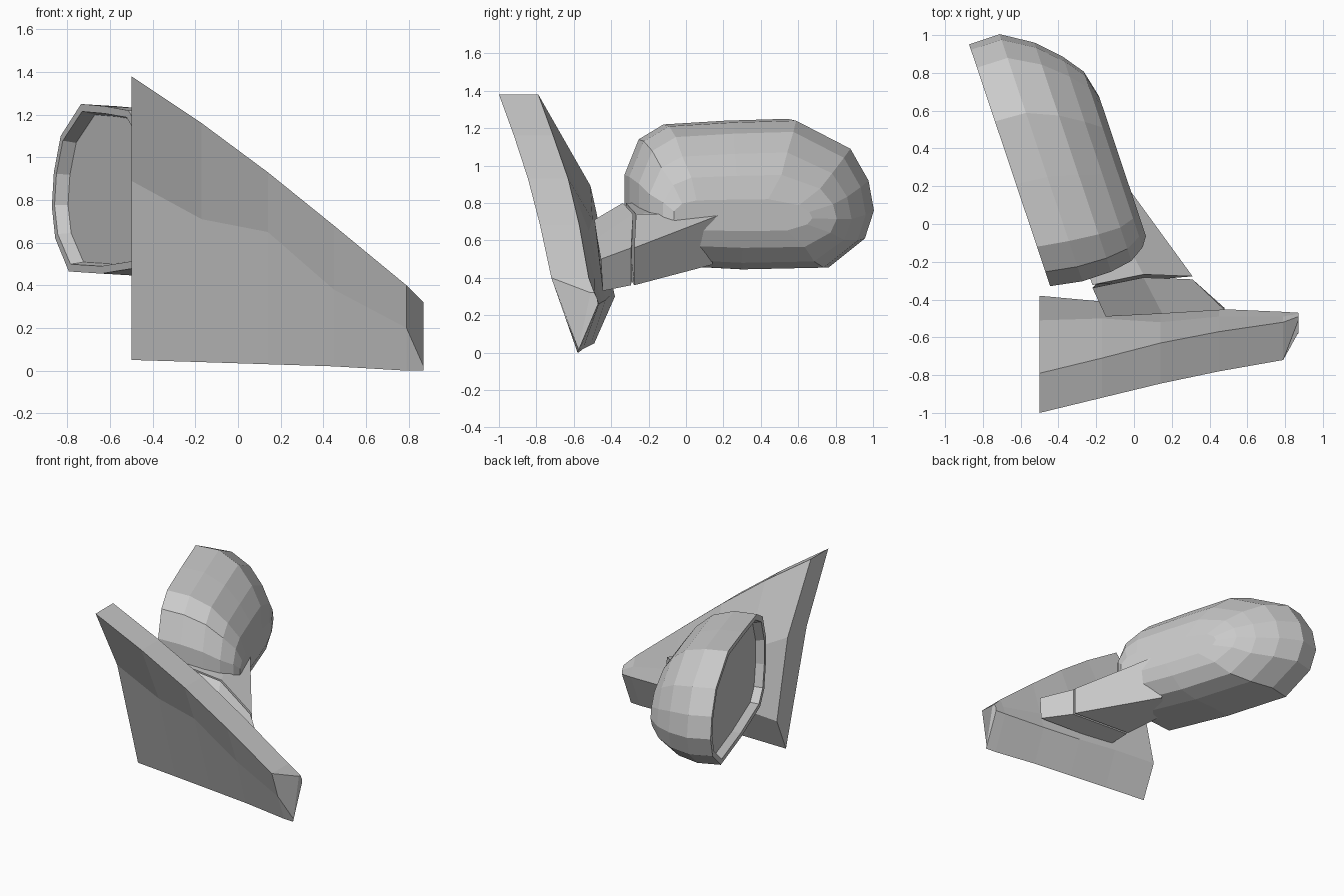
import bpy, bmesh
from mathutils import Vector


def loft(name, rings):
    """Skin a list of equal-length point rings and cap both ends."""
    bm = bmesh.new()
    rows = [[bm.verts.new(p) for p in ring] for ring in rings]
    n = len(rows[0])
    for a, b in zip(rows, rows[1:]):
        for i in range(n):
            j = (i + 1) % n
            bm.faces.new((a[i], a[j], b[j], b[i]))
    bm.faces.new(rows[0][::-1])
    bm.faces.new(rows[-1])
    bmesh.ops.remove_doubles(bm, verts=bm.verts, dist=0.0005)
    bmesh.ops.recalc_face_normals(bm, faces=bm.faces)
    mesh = bpy.data.meshes.new(name)
    bm.to_mesh(mesh)
    bm.free()
    obj = bpy.data.objects.new(name, mesh)
    bpy.context.collection.objects.link(obj)
    return obj


# Triangular mounting plate: (y, z) sections at stations along x,
# ordered front top, front mid, front bottom, back bottom, back mid, back top
sections = {
    -0.50: [(-1, 1.38), (-.74, .89), (-.49, .05), (-.38, .30), (-.51, .89), (-.79, 1.38)],
    -0.17: [(-.92, 1.16), (-.71, .71), (-.51, .04), (-.41, .30), (-.50, .71), (-.71, 1.16)],
    0.14: [(-.845, .93), (-.73, .65), (-.53, .03), (-.43, .28), (-.52, .65), (-.63, .93)],
    0.45: [(-.78, .68), (-.66, .38), (-.55, .02), (-.45, .27), (-.49, .40), (-.57, .68)],
    0.79: [(-.72, .40), (-.65, .20), (-.575, 0), (-.465, .26), (-.49, .33), (-.52, .40)],
    0.87: [(-.51, .32), (-.575, .02), (-.58, 0), (-.47, .26), (-.475, .29), (-.49, .32)],
}
loft("mounting_plate", [[(x, y, z) for y, z in s] for x, s in sections.items()])

# Arm in two halves that meet at a narrow pivot gap
joint = [(-.22, -.33, .80), (.05, -.275, .74), (.31, -.285, .56),
         (.31, -.285, .36), (-.20, -.31, .40)]
plate_end = [(-.15, -.49, .71), (.15, -.475, .61), (.48, -.455, .50),
             (.48, -.445, .33), (-.15, -.44, .35)]
housing_end = [(-.30, -.10, .80), (-.04, -.10, .75), (-.03, .19, .74),
               (-.14, .14, .47), (-.32, -.05, .48)]
loft("arm_base", [plate_end, [(x, y - .008, z) for x, y, z in joint]])
loft("arm_neck", [[(x, y + .008, z) for x, y, z in joint], housing_end])

# Mirror housing: outline in (length, height), swept through depth
outline = [(1.33, .77), (1.30, .93), (1.20, 1.10), (.90, 1.25), (.55, 1.24),
           (.20, 1.22), (.06, 1.14), (-.02, .95), (-.02, .75), (.02, .57),
           (.12, .48), (.60, .455), (1.08, .465), (1.28, .62)]
origin = Vector((-.45, -.31, 0))
along = Vector((-.318, .948, 0))
inward = Vector((.948, .318, 0))


def shell_ring(depth, s0, s1, z0, z1):
    """Outline refitted to the given length and height range at a depth."""
    ring = []
    for s, z in outline:
        t, h = (s + .02) / 1.35, (z - .455) / .795
        ring.append(origin + along * (s0 + t * (s1 - s0)) + inward * depth
                    + Vector((0, 0, z0 + h * (z1 - z0))))
    return ring


loft("mirror_housing", [
    shell_ring(.06, .03, 1.27, .50, 1.20),      # recessed mirror face
    shell_ring(.00, .02, 1.29, .49, 1.215),     # inner lip
    shell_ring(.00, -.02, 1.33, .455, 1.25),    # outer lip
    shell_ring(.17, -.05, 1.33, .445, 1.24),
    shell_ring(.33, -.05, 1.23, .445, 1.18),
    shell_ring(.45, -.03, 1.11, .48, 1.07),
    shell_ring(.53, .02, 1.00, .56, .95),
    shell_ring(.565, .07, .85, .65, .82),
])
